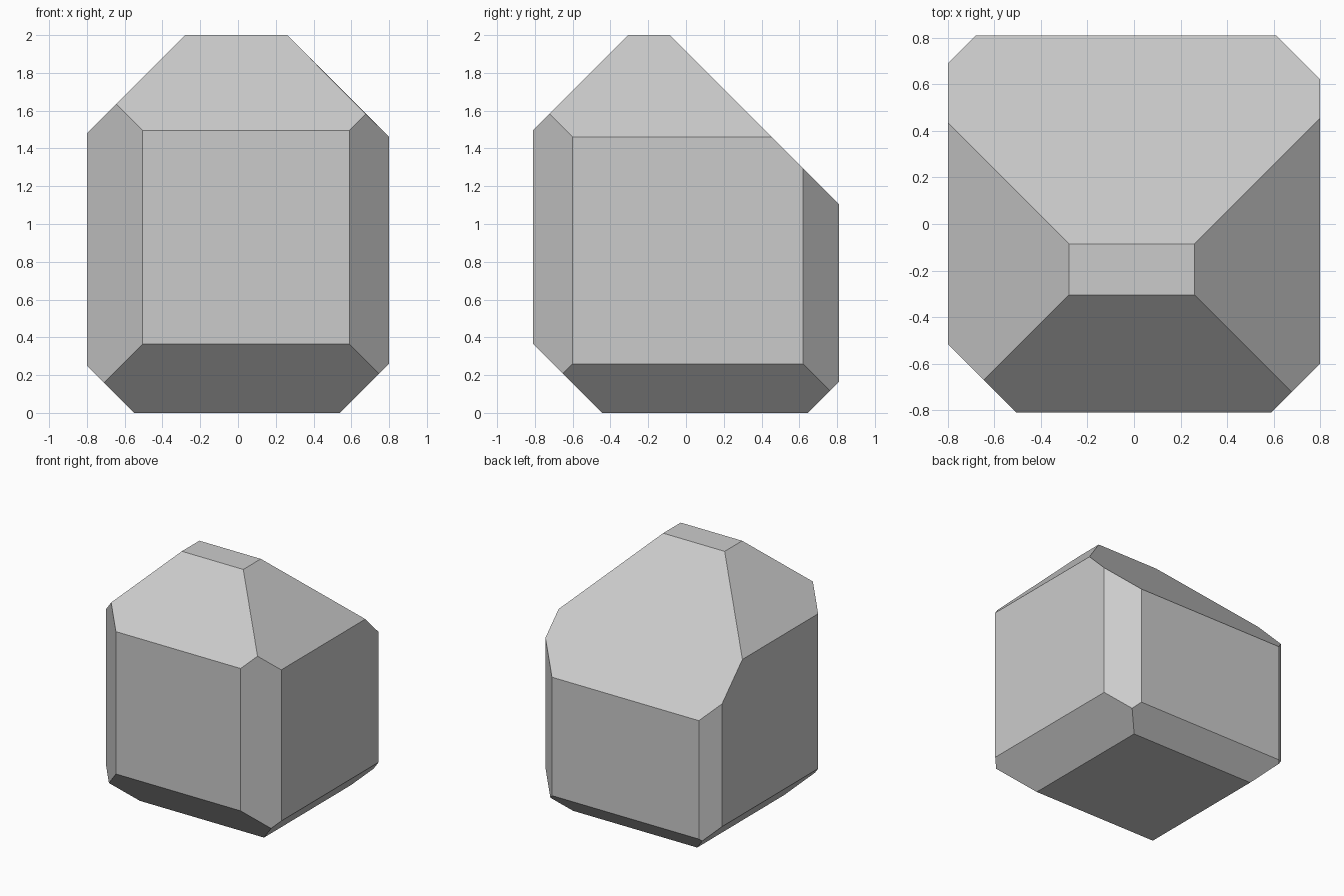
import bpy, bmesh
from mathutils import Vector, Matrix

if "Cube" in bpy.data.objects:
    bpy.data.objects.remove(bpy.data.objects["Cube"])

W, D, H = 1.60, 1.62, 2.0

# 45-degree bevel planes: (normal, offset) keeps normal . p <= offset
CUTS = [
    # top edges: right, left, front, back
    ((1, 0, 1), 2.26), ((-1, 0, 1), 2.28), ((0, -1, 1), 2.305), ((0, 1, 1), 1.915),
    # bottom edges: right, left, front, back
    ((1, 0, -1), 0.54), ((-1, 0, -1), 0.55), ((0, -1, -1), 0.445), ((0, 1, -1), 0.645),
    # upright edges: front left, front right, back right, back left
    ((-1, -1, 0), 1.315), ((1, -1, 0), 1.40), ((1, 1, 0), 1.42), ((-1, 1, 0), 1.49),
]


def slice_off(bm, normal, offset):
    """Cut away everything beyond the plane and cap the hole."""
    n = Vector(normal)
    res = bmesh.ops.bisect_plane(
        bm, geom=bm.verts[:] + bm.edges[:] + bm.faces[:], dist=1e-5,
        plane_co=n * offset / n.length_squared, plane_no=n, clear_outer=True)
    rim = [g for g in res["geom_cut"] if isinstance(g, bmesh.types.BMEdge)]
    bmesh.ops.edgeloop_fill(bm, edges=rim)


# faceted stone: a block with every edge sliced off
bm = bmesh.new()
bmesh.ops.create_cube(bm, size=1, matrix=Matrix.Translation((0, 0, H / 2))
                      @ Matrix.Diagonal((W, D, H, 1)))
for normal, offset in CUTS:
    slice_off(bm, normal, offset)
bmesh.ops.recalc_face_normals(bm, faces=bm.faces[:])

mesh = bpy.data.meshes.new("faceted_stone")
bm.to_mesh(mesh)
bm.free()
stone = bpy.data.objects.new("faceted_stone", mesh)
bpy.context.collection.objects.link(stone)
